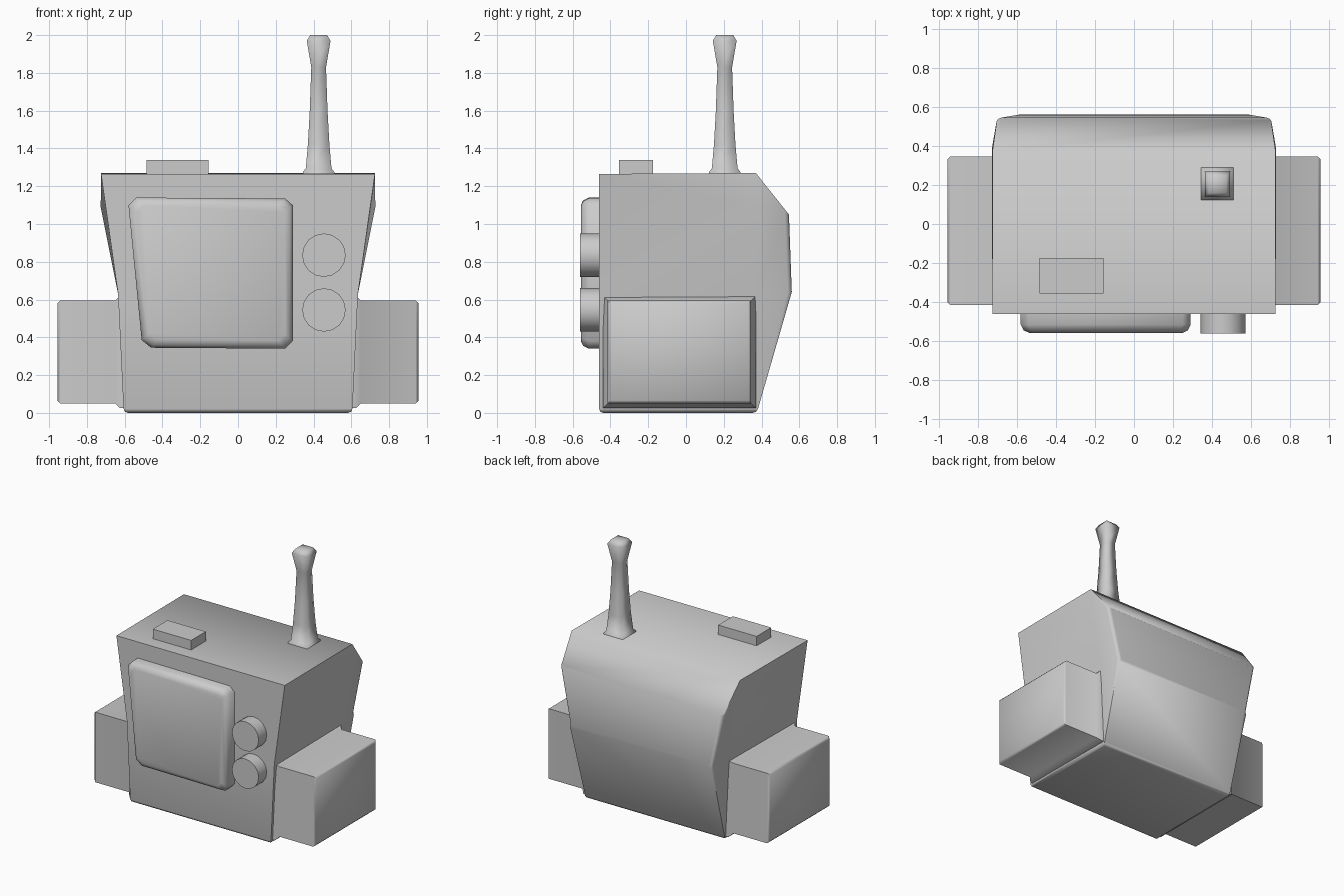
import bpy, bmesh, math

if "Cube" in bpy.data.objects:
    bpy.data.objects.remove(bpy.data.objects["Cube"])


def finish(name, bm, angle):
    bmesh.ops.recalc_face_normals(bm, faces=bm.faces[:])
    me = bpy.data.meshes.new(name)
    bm.to_mesh(me)
    bm.free()
    ob = bpy.data.objects.new(name, me)
    bpy.context.collection.objects.link(ob)
    bpy.ops.object.select_all(action='DESELECT')
    ob.select_set(True)
    bpy.context.view_layer.objects.active = ob
    bpy.ops.object.shade_smooth_by_angle(angle=math.radians(angle))
    return ob


def loft(name, rings, angle):
    """Skin matching rings of points and cap both ends."""
    bm = bmesh.new()
    vs = [[bm.verts.new(p) for p in r] for r in rings]
    n = len(vs[0])
    for a, b in zip(vs, vs[1:]):
        for i in range(n):
            j = (i + 1) % n
            bm.faces.new((a[i], a[j], b[j], b[i]))
    bm.faces.new(vs[0])
    bm.faces.new(vs[-1])
    return finish(name, bm, angle)


def rect(u0, u1, v0, v1, grow=0):
    return [(u0 - grow, v0 - grow), (u1 + grow, v0 - grow),
            (u1 + grow, v1 + grow), (u0 - grow, v1 + grow)]


# Body: named points on the right half, mirrored to the left
pts = {
    'front_low': (0.605, -0.46, 0.0), 'front_mid': (0.635, -0.46, 0.63),
    'front_top': (0.725, -0.46, 1.265),
    'back_low': (0.60, 0.375, 0.0), 'side_mid': (0.63, 0.37, 0.63),
    'back_mid': (0.61, 0.56, 0.64), 'crease': (0.727, 0.39, 1.09),
    'back_high': (0.70, 0.545, 1.05), 'back_top': (0.725, 0.37, 1.27),
}
bm = bmesh.new()
R = {k: bm.verts.new(p) for k, p in pts.items()}
L = {k: bm.verts.new((-p[0], p[1], p[2])) for k, p in pts.items()}
# strip of quads around the middle
loop = ['front_low', 'front_mid', 'front_top', 'back_top', 'back_high', 'back_mid', 'back_low']
for a, b in zip(loop, loop[1:] + loop[:1]):
    bm.faces.new((R[a], R[b], L[b], L[a]))
# side panels
for S in (R, L):
    for f in (('front_low', 'back_low', 'side_mid', 'front_mid'),
              ('front_mid', 'side_mid', 'crease', 'front_top'),
              ('front_top', 'crease', 'back_top'),
              ('back_top', 'crease', 'back_high'),
              ('side_mid', 'back_mid', 'back_high', 'crease'),
              ('back_low', 'back_mid', 'side_mid')):
        bm.faces.new([S[k] for k in f])
bmesh.ops.recalc_face_normals(bm, faces=bm.faces[:])
# soften the bottom rim and the rear corners
soft = [e for e in bm.edges if all(v.co.z < 0.01 for v in e.verts)
        or (all(v.co.y > 0.5 for v in e.verts) and e.verts[0].co.x * e.verts[1].co.x > 0)]
bmesh.ops.bevel(bm, geom=soft, offset=0.022, segments=2, profile=0.5, affect='EDGES')
finish('body', bm, 55)

# Side arms with a flared collar at the body and a chamfered end
for s, side in ((1, 'right'), (-1, 'left')):
    rings = [[(s * x, y, z) for y, z in rect(-0.415, 0.345, 0.05, 0.595, g)]
             for x, g in ((0.55, 0.025), (0.625, 0.025), (0.65, 0.0),
                          (0.94, 0.0), (0.955, -0.015))]
    loft('arm_' + side, rings, 50)

# Antenna: square section that narrows, then flares at the tip
loft('antenna', [[(0.427 + x, 0.205 + y, z) for x, y in rect(-h, h, -h, h)]
                 for z, h in ((1.24, 0.085), (1.275, 0.083), (1.295, 0.068), (1.42, 0.057),
                              (1.6, 0.047), (1.83, 0.039), (1.97, 0.063), (2.0, 0.045))], 100)


# Front screen: slanted left edge, cut corners, bevelled face
def screen_ring(y, g):
    c = 0.04
    o = [(-0.51 + c + 0.01, 0.345), (0.29 - c, 0.34), (0.29, 0.34 + c), (0.29, 1.14 - c),
         (0.29 - c, 1.135), (-0.58 + c, 1.14), (-0.58, 1.14 - c), (-0.51, 0.345 + c)]
    cx, cz = -0.13, 0.74
    return [(cx + (x - cx) * (1 - g / 0.43), y, cz + (z - cz) * (1 - g / 0.40)) for x, z in o]


loft('screen', [screen_ring(-0.43, 0), screen_ring(-0.515, 0),
                screen_ring(-0.545, 0.015), screen_ring(-0.557, 0.042)], 50)

# Two round front buttons
for i, z in enumerate((0.835, 0.545)):
    rings = [[(0.455 + 0.115 * math.cos(a * math.tau / 16), y,
               z + 0.115 * math.sin(a * math.tau / 16)) for a in range(16)]
             for y in (-0.44, -0.56)]
    loft('button_%d' % (i + 1), rings, 35)

# Flat switch on the top
loft('top_switch', [[(x, y, z) for x, y in rect(-0.485, -0.155, -0.355, -0.175)]
                    for z in (1.24, 1.34)], 30)
